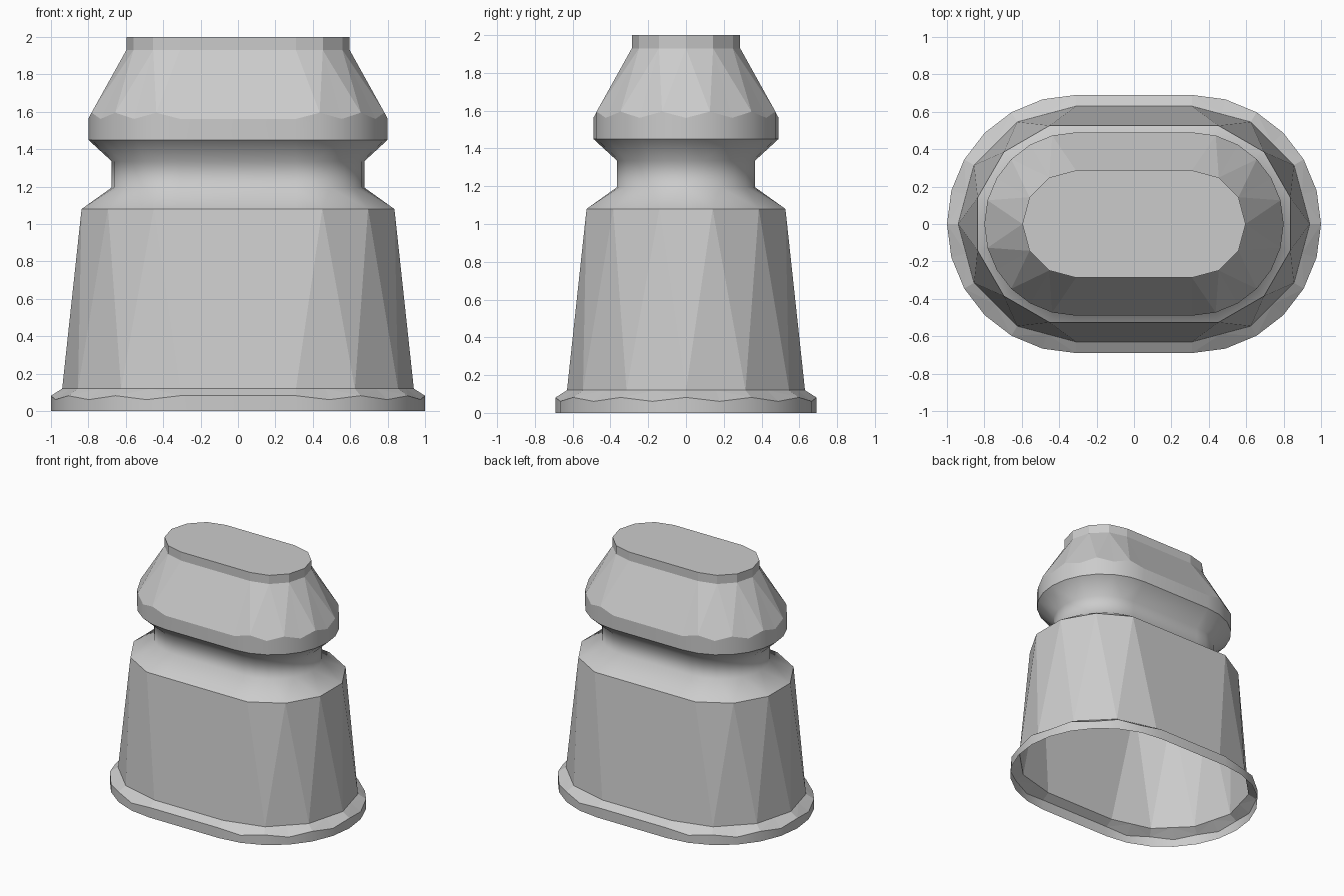
import bpy, math

if "Cube" in bpy.data.objects:
    bpy.data.objects.remove(bpy.data.objects["Cube"])

HALF = 0.31                      # half length of the straight sides
C15 = math.cos(math.radians(15))


def ring(r_even, r_odd, z_even, z_odd):
    """Stadium outline, 15 degree steps; even/odd corners set separately."""
    pts = []
    for side in (0, 1):
        for k in range(13):
            a = math.radians(-90 + 15 * k + 180 * side)
            r, z = (r_odd, z_odd) if k % 2 else (r_even, z_even)
            cx = -HALF if side else HALF
            pts.append((cx + r * math.cos(a), r * math.sin(a), z))
    return pts


def full(r, z, z_odd=None):      # every corner on the radius
    return ring(r, r, z, z if z_odd is None else z_odd)


def even(r, z):                  # coarse outline with corners at 0, 30, 60...
    return ring(r, r * C15, z, z)


def odd(r, z):                   # coarse outline with corners at 15, 45, 75...
    return ring(r * C15, r, z, z)


def loft(name, rings, smooth=False, corner=0, cap=False):
    """Skin the rings; facets split from lower corners of the given parity."""
    n = 26
    verts = [p for rg in rings for p in rg]
    faces = []
    for b in range(len(rings) - 1):
        for i in range(n):
            j = (i + 1) % n
            p, q = b * n + i, b * n + j
            u, v = q + n, p + n
            if i % 13 == 12:                     # straight side
                faces.append((p, q, u, v))
            elif (i % 13) % 2 == corner:
                faces += [(p, q, u), (p, u, v)]
            else:
                faces += [(p, q, v), (q, u, v)]
    if cap:
        top = (len(rings) - 1) * n
        faces.append(tuple(range(top, top + n)))
    me = bpy.data.meshes.new(name)
    me.from_pydata(verts, [], faces)
    me.polygons.foreach_set("use_smooth", [smooth] * len(me.polygons))
    me.update()
    ob = bpy.data.objects.new(name, me)
    bpy.context.collection.objects.link(ob)
    return ob


rim_top = full(0.69, 0.082, 0.061)
body_low = even(0.63, 0.12)
body_top = odd(0.545, 1.08)
collar_low = full(0.49, 1.45)
collar_top = full(0.49, 1.562, 1.595)
cap_low = even(0.287, 1.93)

# Base rim: rounded wall and faceted chamfer
loft("base_rim", [full(0.69, 0), rim_top], smooth=True)
loft("base_chamfer", [rim_top, body_low])
# Tapered body with alternating facets
loft("body", [body_low, body_top])
# Smooth waisted neck
loft("neck", [body_top, full(0.365, 1.195), full(0.365, 1.335), collar_low],
     smooth=True, corner=1)
# Collar, sloped shoulder and flat cap
loft("collar", [collar_low, collar_top], smooth=True)
loft("shoulder", [collar_top, cap_low], corner=1)
loft("cap", [cap_low, even(0.287, 2.0)], cap=True)
